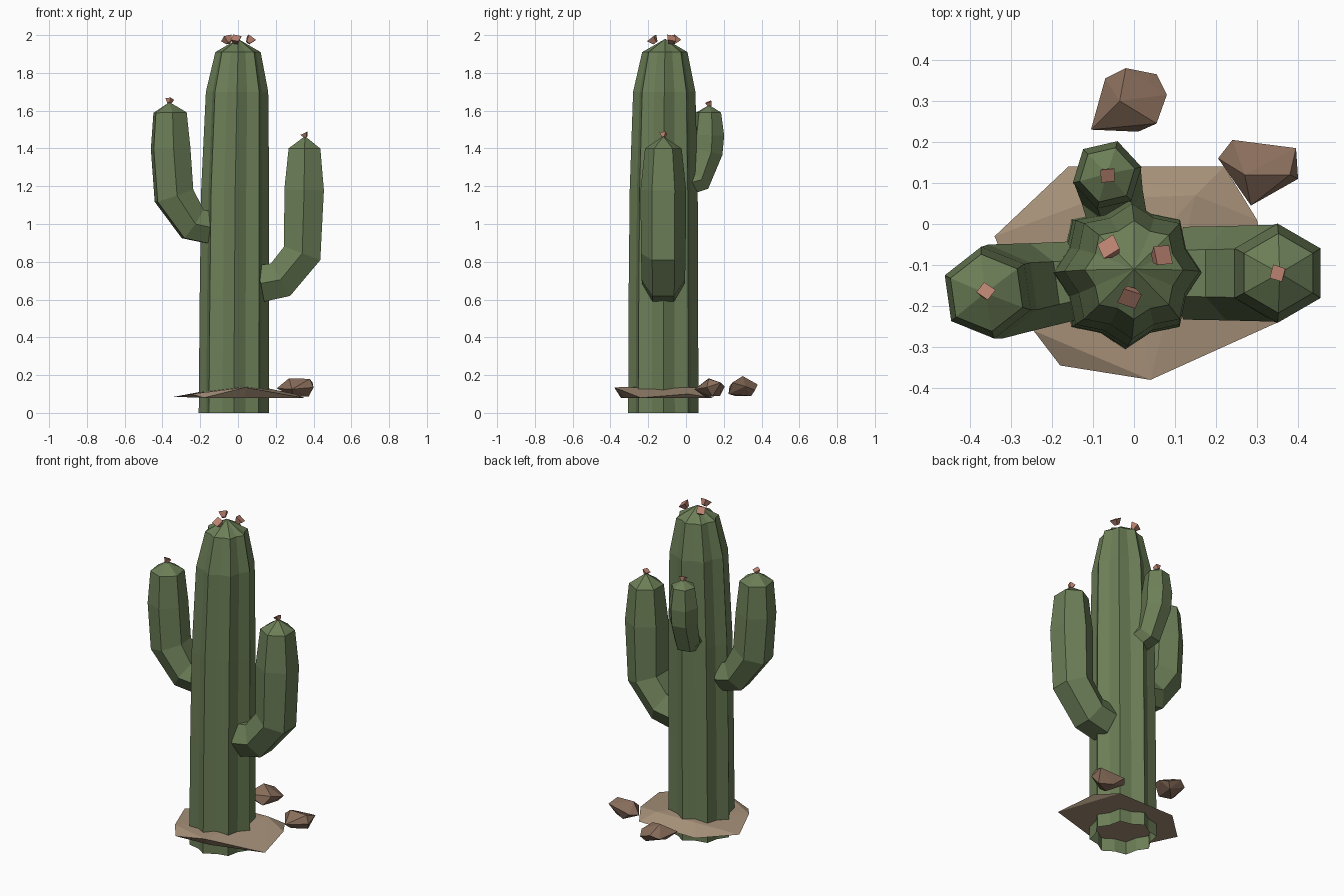
import bpy, bmesh
from math import sin, cos, pi, radians
from mathutils import Vector, Matrix

if "Cube" in bpy.data.objects:
    bpy.data.objects.remove(bpy.data.objects["Cube"])


def material(name, rgb):
    m = bpy.data.materials.new(name)
    m.diffuse_color = (*rgb, 1)
    m.use_nodes = True
    m.node_tree.nodes["Principled BSDF"].inputs["Base Color"].default_value = m.diffuse_color
    return m


GREEN = material("cactus_green", (0.15, 0.21, 0.095))
SAND = material("sand", (0.38, 0.28, 0.19))
ROCK = material("rock_brown", (0.25, 0.155, 0.105))
BLOOM = material("flower_pink", (0.5, 0.23, 0.165))


def finish(bm, name, mat):
    bmesh.ops.recalc_face_normals(bm, faces=bm.faces)
    me = bpy.data.meshes.new(name)
    bm.to_mesh(me)
    bm.free()
    me.materials.append(mat)
    ob = bpy.data.objects.new(name, me)
    bpy.context.collection.objects.link(ob)
    return ob


def loft(name, rings, apex, mat, cap):
    """Skin a list of point rings, closing the end in a point."""
    bm = bmesh.new()
    vs = [[bm.verts.new(p) for p in ring] for ring in rings]
    n = len(vs[0])
    for a, b in zip(vs, vs[1:]):
        for i in range(n):
            j = (i + 1) % n
            bm.faces.new((a[i], a[j], b[j], b[i]))
    tip = bm.verts.new(apex)
    for i in range(n):
        bm.faces.new((vs[-1][i], vs[-1][(i + 1) % n], tip))
    if cap:
        bm.faces.new(vs[0])
    return finish(bm, name, mat)


def hull(name, points, mat):
    bm = bmesh.new()
    for p in points:
        bm.verts.new(p)
    res = bmesh.ops.convex_hull(bm, input=bm.verts)
    loose = [v for v in bm.verts if not v.link_faces]
    bmesh.ops.delete(bm, geom=loose, context='VERTS')
    return finish(bm, name, mat)


# trunk: eight ribs, open at the bottom
rings = []
for x, y, z, r in [(-0.022, -0.12, 0, 0.186), (-0.019, -0.12, 0.6, 0.184),
                   (-0.015, -0.118, 1.18, 0.18), (-0.005, -0.115, 1.70, 0.165),
                   (0.0, -0.112, 1.91, 0.12)]:
    rings.append([(x + r * (1, 0.85)[i % 2] * cos(i * pi / 8),
                   y + r * (1, 0.85)[i % 2] * sin(i * pi / 8), z) for i in range(16)])
loft("trunk", rings, (0, -0.11, 1.98), GREEN, False)


# arms: bent six-sided tubes, path given as (distance out, height, radius)
def arm(name, origin, azimuth, path, top):
    a = radians(azimuth)
    out, side, up = Vector((cos(a), sin(a), 0)), Vector((-sin(a), cos(a), 0)), Vector((0, 0, 1))
    base = Vector((*origin, 0))
    pts = [base + out * d + up * z for d, z, _ in path]
    rings = []
    for i, p in enumerate(pts):
        t = Vector()
        if i > 0:
            t += (p - pts[i - 1]).normalized()
        if i < len(pts) - 1:
            t += (pts[i + 1] - p).normalized()
        n = side.cross(t.normalized())
        r = path[i][2]
        rings.append([p + side * r * cos(k * pi / 3) + n * r * sin(k * pi / 3) for k in range(6)])
    tip = base + out * (path[-1][0] + 0.003) + up * top
    loft(name, rings, tip, GREEN, True)
    return tip


tips = [
    arm("left_arm", (-0.02, -0.12), 188,
        [(0.13, 0.98, 0.096), (0.222, 1.0, 0.105), (0.322, 1.15, 0.116),
         (0.34, 1.40, 0.113), (0.343, 1.59, 0.095)], 1.645),
    arm("right_arm", (0, -0.12), 0,
        [(0.12, 0.685, 0.113), (0.225, 0.705, 0.115), (0.34, 0.845, 0.118),
         (0.35, 1.18, 0.121), (0.352, 1.40, 0.097)], 1.465),
    arm("back_arm", (-0.01, -0.12), 103,
        [(0.12, 1.215, 0.072), (0.19, 1.235, 0.076), (0.241, 1.38, 0.083),
         (0.246, 1.47, 0.086), (0.246, 1.59, 0.069)], 1.63),
]


# flowers: little four-sided cups
def flower(name, loc, size, tilt, spin):
    bm = bmesh.new()
    m = (Matrix.Translation(loc) @ Matrix.Rotation(radians(spin), 4, 'Z')
         @ Matrix.Rotation(radians(tilt), 4, 'Y') @ Matrix.Rotation(0.5, 4, 'Z'))
    bmesh.ops.create_cone(bm, cap_ends=True, segments=4, radius1=size * 0.45,
                          radius2=size, depth=size, matrix=m)
    finish(bm, name, BLOOM)


for i, (x, y, spin) in enumerate([(-0.055, -0.062, 135), (0.062, -0.08, 25), (-0.01, -0.172, 265)]):
    flower(f"crown_flower_{i + 1}", (x, y, 1.972), 0.033, 38, spin)
for i, tip in enumerate(tips):
    flower(f"arm_flower_{i + 1}", tip + Vector((0, 0, 0.005)), 0.024, 25, 70 + 110 * i)

# sand mound
hull("sand_mound", [
    (0.35, -0.24, 0.08), (0.30, 0.01, 0.10), (0.22, 0.14, 0.08), (-0.16, 0.14, 0.08),
    (-0.34, -0.03, 0.085), (-0.245, -0.26, 0.10), (-0.18, -0.345, 0.08), (0.04, -0.38, 0.135),
    (0.04, -0.33, 0.08), (-0.10, 0.06, 0.13), (0.15, 0.07, 0.132), (0, -0.10, 0.143)], SAND)

# rocks
hull("back_rock", [
    (-0.07, 0.355, 0.13), (-0.02, 0.38, 0.15), (0.055, 0.365, 0.12), (0.08, 0.315, 0.14),
    (0.055, 0.245, 0.16), (0.01, 0.225, 0.10), (-0.105, 0.23, 0.14), (-0.035, 0.30, 0.195),
    (-0.05, 0.26, 0.09), (0.03, 0.345, 0.09)], ROCK)
hull("side_rock", [
    (0.24, 0.205, 0.14), (0.395, 0.185, 0.16), (0.40, 0.11, 0.135), (0.285, 0.045, 0.125),
    (0.205, 0.16, 0.13), (0.27, 0.12, 0.183), (0.38, 0.12, 0.18), (0.375, 0.14, 0.088),
    (0.29, 0.10, 0.085), (0.30, 0.18, 0.09)], ROCK)
